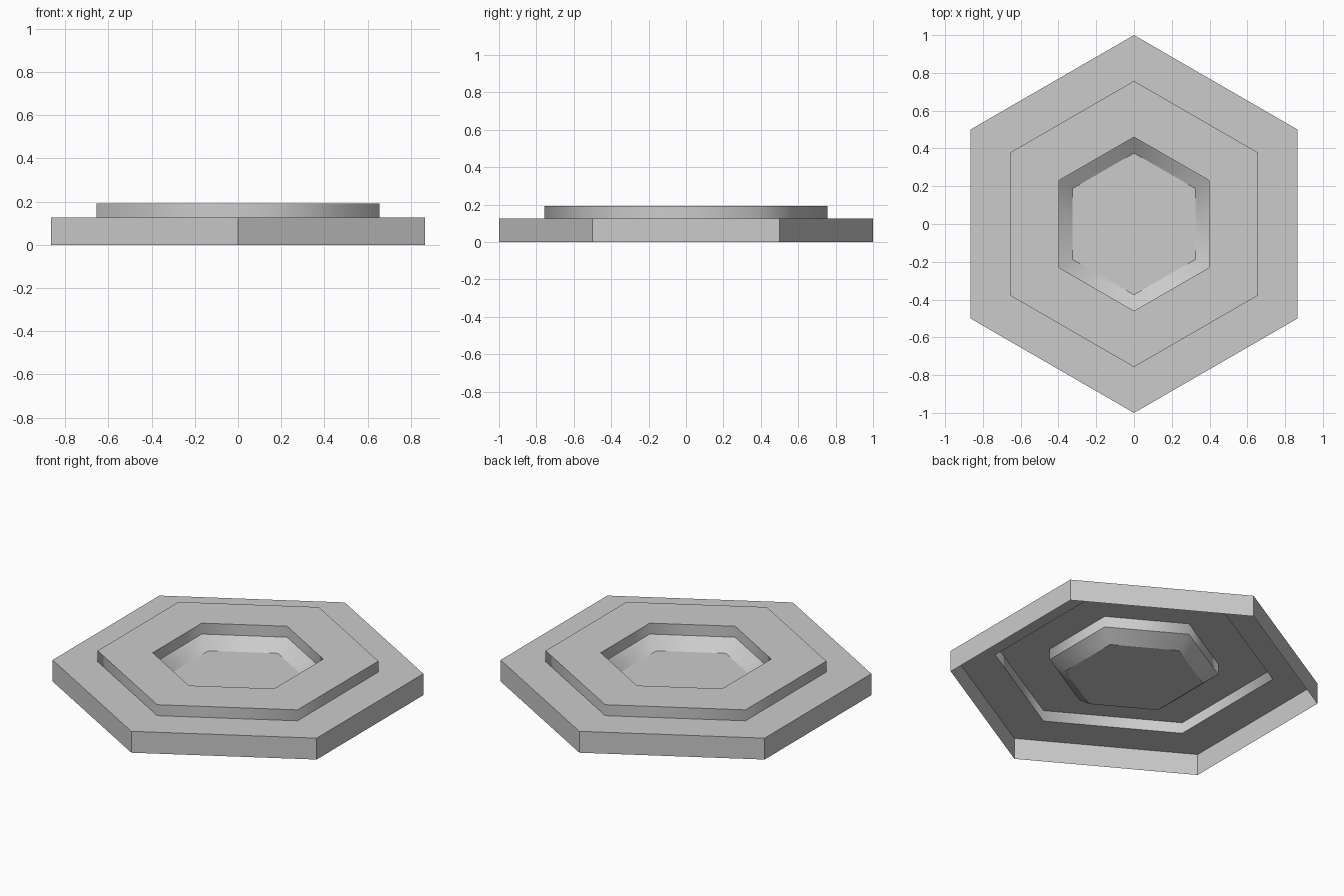
import bpy, bmesh
from math import sin, cos, tau

SIDES = 6

cube = bpy.data.objects.get("Cube")
if cube:
    bpy.data.objects.remove(cube, do_unlink=True)

grey = bpy.data.materials.new("plain_grey")
grey.use_nodes = True
colour = (0.6, 0.6, 0.6, 1)
grey.diffuse_color = colour
grey.node_tree.nodes["Principled BSDF"].inputs["Base Color"].default_value = colour


def hex_shell(name, profile, smooth_bands=(), floor=False):
    """Sweep a (radius, height) profile around a hexagon as an open shell."""
    bm = bmesh.new()
    rings = []
    for radius, z in profile:
        ring = []
        for k in range(SIDES):
            a = tau * (k / SIDES + 0.25)
            ring.append(bm.verts.new((radius * cos(a), radius * sin(a), z)))
        rings.append(ring)
    for band, (low, high) in enumerate(zip(rings, rings[1:])):
        for k in range(SIDES):
            n = (k + 1) % SIDES
            face = bm.faces.new((low[k], low[n], high[n], high[k]))
            face.smooth = band in smooth_bands
    if floor:
        bm.faces.new(rings[-1])
    # Keep every hexagonal rim crisp; only the corners within a band are soft
    for ring in rings:
        for k in range(SIDES):
            edge = bm.edges.get((ring[k], ring[(k + 1) % SIDES]))
            edge.smooth = False
    mesh = bpy.data.meshes.new(name)
    bm.to_mesh(mesh)
    bm.free()
    mesh.materials.append(grey)
    obj = bpy.data.objects.new(name, mesh)
    bpy.context.collection.objects.link(obj)
    return obj


# Wide lower plate, hollow underneath
hex_shell("base_flange", [(1, 0), (1, 0.127), (0.757, 0.127)])

# Raised step with soft corners and a flat top
hex_shell("raised_collar", [(0.757, 0.127), (0.757, 0.192), (0.46, 0.192)],
          smooth_bands=(0,))

# Central recess: upright wall, sloped wall, flat floor
hex_shell("centre_recess", [(0.46, 0.192), (0.46, 0.127), (0.375, 0.064)],
          smooth_bands=(0, 1), floor=True)
